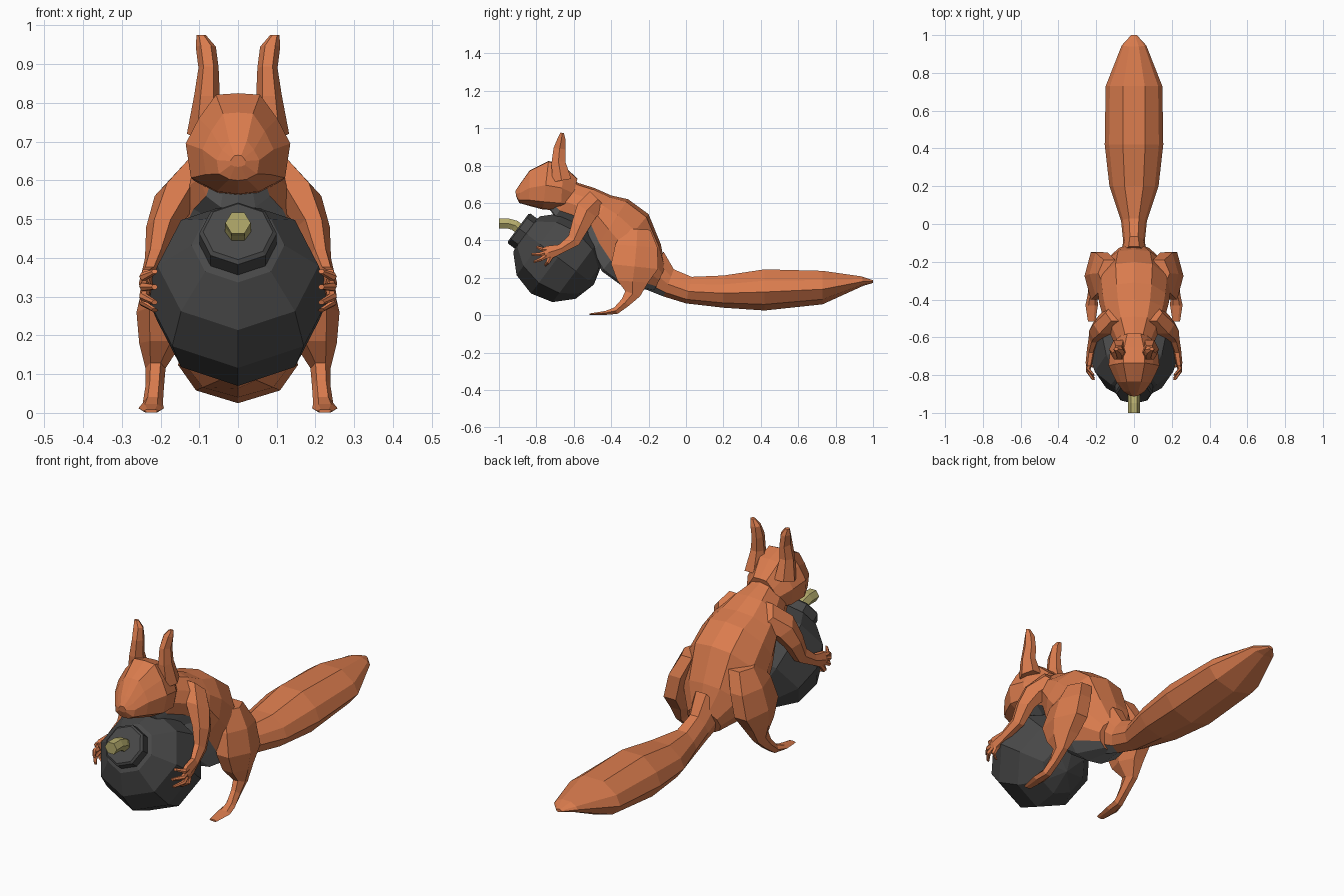
import bpy, bmesh, math
from mathutils import Vector

if "Cube" in bpy.data.objects:
    bpy.data.objects.remove(bpy.data.objects["Cube"])


def material(name, rgb):
    m = bpy.data.materials.new(name)
    m.diffuse_color = (*rgb, 1)
    m.use_nodes = True
    m.node_tree.nodes["Principled BSDF"].inputs["Base Color"].default_value = m.diffuse_color
    return m


FUR = material("orange_fur", (0.70, 0.20, 0.075))
BELLY = material("grey_belly", (0.21, 0.21, 0.21))
IRON = material("dark_iron", (0.065, 0.065, 0.065))
ROPE = material("fuse_rope", (0.47, 0.42, 0.155))

# Half cross-sections from top to bottom, mirrored into full rings
ROUND = [(0, 1), (.5, .9), (.9, .42), (1, -.1), (.82, -.62), (.45, -.93), (0, -1)]
HEAD = [(0, 1), (.42, .97), (.75, .5), (1, 0), (.9, -.68), (.4, -.95), (0, -1)]
HEX = [(0.5, .87), (1, 0), (.5, -.87)]
TAIL = [(.38, 1), (.85, .45), (1, -.1), (.7, -.7), (0, -1)]


def skin(name, rings, mats, mirror=False, under=None):
    """Bridge rings into a closed skin; under(center, v) picks the second colour."""
    me = bpy.data.meshes.new(name)
    bm = bmesh.new()
    rows = [[bm.verts.new(p) for p, _ in ring] for ring in rings]
    n = len(rows[0])
    for r, (a, b) in enumerate(zip(rows, rows[1:])):
        for i in range(n):
            j = (i + 1) % n
            f = bm.faces.new((a[i], a[j], b[j], b[i]))
            v = (rings[r][i][1] + rings[r][j][1]) / 2
            if under and under(f.calc_center_median(), v):
                f.material_index = 1
    for row in (rows[0], rows[-1]):
        bm.faces.new(row)
    bmesh.ops.recalc_face_normals(bm, faces=bm.faces)
    bm.to_mesh(me)
    bm.free()
    for m in mats:
        me.materials.append(m)
    ob = bpy.data.objects.new(name, me)
    bpy.context.collection.objects.link(ob)
    if mirror:
        ob.modifiers.new("other_side", 'MIRROR')
    return ob


def full(half):
    return half + [(-u, v) for u, v in reversed(half) if u > 0]


def ring(c, u, v, half):
    return [(c + u * a + v * b, b) for a, b in full(half)]


def loft(name, sections, half, mats, under=None):
    """Sections: top y, top z, bottom y, bottom z, half width."""
    rings = []
    for ty, tz, by, bz, w in sections:
        t, b = Vector((0, ty, tz)), Vector((0, by, bz))
        rings.append(ring((t + b) / 2, Vector((w, 0, 0)), (t - b) / 2, half))
    return skin(name, rings, mats, under=under)


def limb(name, pts, mat=FUR, mirror=True):
    """Points: x, y, z, half width across, half thickness in the side plane."""
    cs = [Vector(p[:3]) for p in pts]
    rings = []
    for i, p in enumerate(pts):
        t = cs[min(i + 1, len(cs) - 1)] - cs[max(i - 1, 0)]
        v = t.cross(Vector((1, 0, 0))).normalized()
        rings.append(ring(cs[i], Vector((p[3], 0, 0)), v * p[4], HEX))
    return skin(name, rings, [mat], mirror)


# Body with grey underside
loft("body", [
    (-.11, .26, -.17, .13, .09),
    (-.135, .38, -.34, .155, .17),
    (-.20, .54, -.45, .235, .195),
    (-.31, .62, -.50, .33, .185),
    (-.40, .64, -.53, .44, .17),
    (-.49, .68, -.60, .49, .14),
    (-.57, .705, -.70, .525, .10),
    (-.63, .73, -.74, .58, .08)],
    ROUND, [FUR, BELLY], lambda c, v: v < -.7)

# Head and snout
loft("head", [
    (-.58, .73, -.62, .57, .085),
    (-.655, .80, -.67, .56, .125),
    (-.735, .825, -.765, .565, .135),
    (-.835, .775, -.84, .585, .092),
    (-.885, .705, -.892, .60, .055),
    (-.912, .665, -.908, .635, .02)],
    HEAD, [FUR])

# Tail
loft("tail", [
    (-.12, .34, -.22, .14, .075),
    (-.065, .245, -.12, .10, .057),
    (.03, .205, .0, .063, .068),
    (.20, .212, .20, .04, .13),
    (.42, .245, .42, .025, .155),
    (.73, .237, .73, .058, .15),
    (.94, .207, .95, .158, .065),
    (1.0, .187, 1.0, .172, .015)],
    TAIL, [FUR, BELLY], lambda c, v: v < -.6 and c.y < -.08)

# Ears
limb("ear", [
    (.082, -.665, .72, .05, .06),
    (.080, -.682, .82, .033, .042),
    (.076, -.676, .89, .026, .037),
    (.083, -.665, .945, .026, .024),
    (.095, -.662, .975, .012, .010)])

# Arms and hands
limb("arm", [
    (.09, -.47, .62, .06, .07),
    (.15, -.53, .56, .065, .07),
    (.195, -.565, .48, .042, .055),
    (.212, -.60, .40, .028, .042),
    (.228, -.67, .355, .022, .028),
    (.238, -.735, .335, .018, .042),
    (.238, -.755, .325, .014, .036)])
for i, (dy, z) in enumerate([(-.80, .365), (-.825, .325), (-.815, .285), (-.755, .265)]):
    base = Vector((.238, -.725 - .012 * (i < 3), .352 - .014 * i))
    limb("finger_%d" % (i + 1), [
        (*base, .013, .015),
        (.243, (base.y + dy) / 2, (base.z + z) / 2 - .006, .012, .012),
        (.215, dy, z, .008, .007)])

# Hind legs and feet
limb("hind_leg", [
    (.13, -.26, .46, .06, .08),
    (.17, -.265, .37, .066, .13),
    (.195, -.275, .26, .067, .145),
    (.20, -.285, .18, .055, .095),
    (.213, -.285, .115, .026, .048),
    (.215, -.325, .068, .024, .03),
    (.220, -.375, .024, .026, .022),
    (.224, -.43, .012, .033, .012),
    (.224, -.515, .005, .02, .005)])

# Bomb ball, tilted towards its fuse
axis = Vector((0, -.8, .6))
center = Vector((0, -.685, .308))
side = Vector((1, 0, 0))
up = axis.cross(side)


def turned(name, profile, mat, n=8):
    """Revolve (distance, radius) pairs about the tilted axis."""
    rings = []
    for d, r in profile:
        rings.append([(center + axis * d + (side * math.sin(k * math.tau / n)
                       + up * math.cos(k * math.tau / n)) * r, 0) for k in range(n)])
    return skin(name, rings, [mat])


R = .24
angles = [math.pi * k / 6 for k in range(7)]
turned("bomb_ball", [(-R * math.cos(a), max(R * math.sin(a), .002)) for a in angles], IRON)
turned("bomb_cap", [(.17, .1), (.258, .1), (.266, .09)], IRON)

# Fuse
limb("fuse", [
    (0, -.86, .435, .033, .032),
    (0, -.915, .48, .033, .032),
    (0, -.95, .49, .033, .031),
    (0, -1.0, .49, .033, .031)], ROPE, False)
